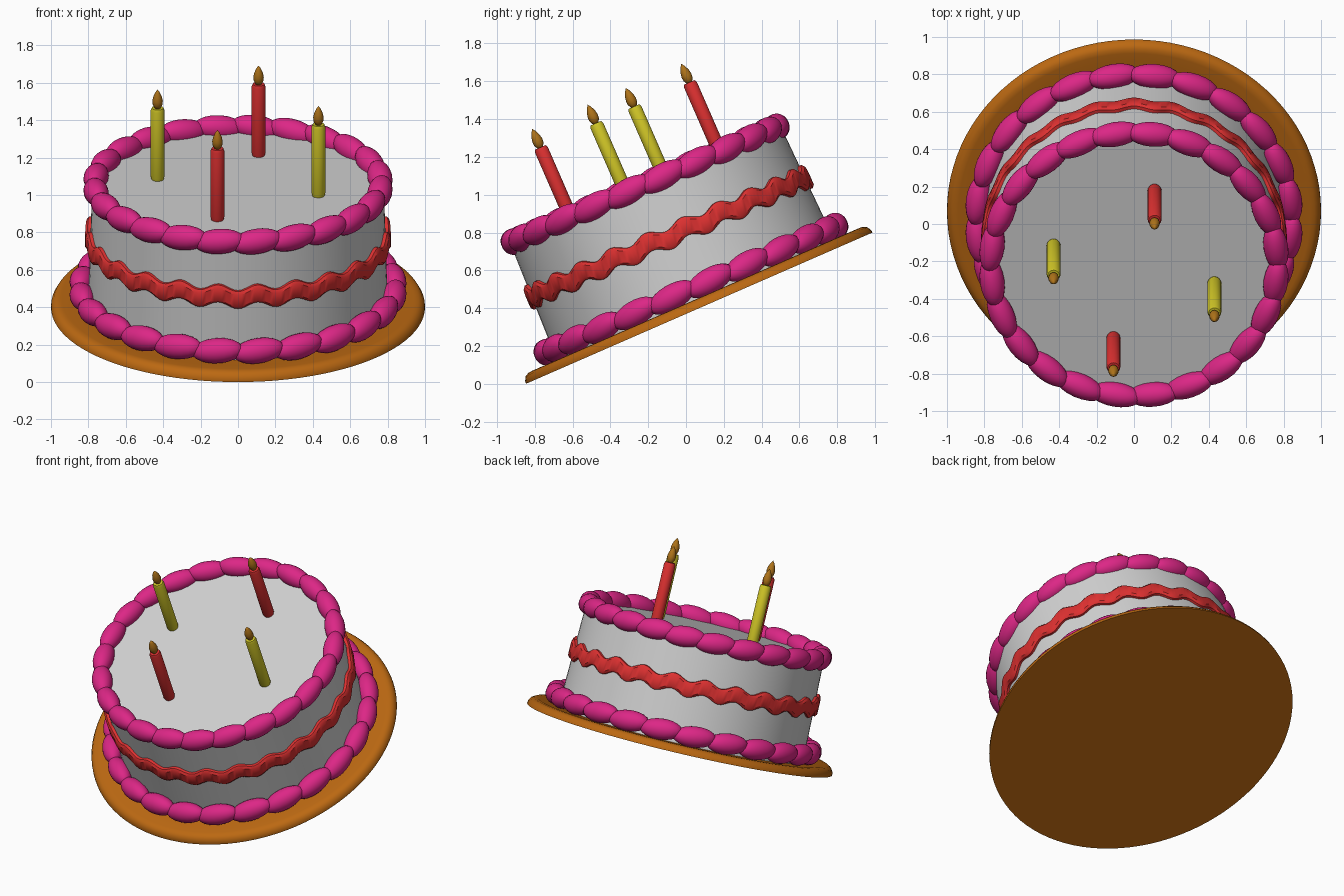
import bpy, bmesh
from math import sin, cos, pi, asin
from mathutils import Matrix

if "Cube" in bpy.data.objects:
    bpy.data.objects.remove(bpy.data.objects["Cube"])

# The whole cake stands on a plate that is tilted towards the front
TILT = Matrix.Translation((0, 0.07, 0.4)) @ Matrix.Rotation(asin(0.4), 4, 'X')


def material(name, r, g, b):
    mat = bpy.data.materials.new(name)
    mat.use_nodes = True
    mat.diffuse_color = (r, g, b, 1)
    mat.node_tree.nodes["Principled BSDF"].inputs["Base Color"].default_value = (r, g, b, 1)
    return mat


sponge = material("white_icing", 0.64, 0.64, 0.64)
pink = material("pink_cream", 0.72, 0.02, 0.24)
red = material("red_icing", 0.72, 0.03, 0.03)
yellow = material("yellow_wax", 0.64, 0.57, 0.02)
brown = material("caramel_plate", 0.5, 0.14, 0.006)
amber = material("amber_flame", 0.42, 0.17, 0.01)


def finish(bm, name, mat, local=Matrix()):
    bmesh.ops.recalc_face_normals(bm, faces=bm.faces[:])
    mesh = bpy.data.meshes.new(name)
    bm.to_mesh(mesh)
    bm.free()
    mesh.materials.append(mat)
    obj = bpy.data.objects.new(name, mesh)
    bpy.context.collection.objects.link(obj)
    obj.matrix_world = TILT @ local
    bpy.ops.object.select_all(action='DESELECT')
    obj.select_set(True)
    bpy.context.view_layer.objects.active = obj
    bpy.ops.object.shade_smooth_by_angle(angle=0.7)
    return obj


def lathe(name, profile, mat, sides, local=Matrix()):
    """Spin (radius, height) points round the upright axis."""
    bm = bmesh.new()
    verts = [bm.verts.new((r, 0, z)) for r, z in profile]
    edges = [bm.edges.new(pair) for pair in zip(verts, verts[1:])]
    bmesh.ops.spin(bm, geom=verts + edges, cent=(0, 0, 0), axis=(0, 0, 1),
                   angle=2 * pi, steps=sides)
    bmesh.ops.remove_doubles(bm, verts=bm.verts[:], dist=0.0005)
    return finish(bm, name, mat, local)


def bead_ring(name, radius, height, count=24):
    """Ring of overlapping egg-shaped cream dollops."""
    bm = bmesh.new()
    for i in range(count):
        place = (Matrix.Rotation(2 * pi * (i + 0.5) / count - pi / 2, 4, 'Z')
                 @ Matrix.Translation((radius, 0, height))
                 @ Matrix.Rotation(0.12, 4, 'X')
                 @ Matrix.Diagonal((0.066, 0.14, 0.068, 1)))
        bmesh.ops.create_uvsphere(bm, u_segments=20, v_segments=12, radius=1, matrix=place)
    return finish(bm, name, pink)


def wavy_band(name, radius, height, waves=24, steps=240):
    """Closed ribbon with rounded outer edges, waving up and down."""
    section = [(-0.04, -0.05), (0.01, -0.05), (0.022, -0.035),
               (0.022, 0.035), (0.01, 0.05), (-0.04, 0.05)]
    bm = bmesh.new()
    rings = []
    for i in range(steps):
        a = 2 * pi * i / steps
        lift = height - 0.018 * cos(waves * a)
        rings.append([bm.verts.new(((radius + dr) * sin(a), -(radius + dr) * cos(a), lift + dz))
                      for dr, dz in section])
    n = len(section)
    for i, ring in enumerate(rings):
        after = rings[(i + 1) % steps]
        for j in range(n):
            k = (j + 1) % n
            bm.faces.new((ring[j], after[j], after[k], ring[k]))
    return finish(bm, name, red)


# Plate with a rounded rim
lathe("plate", [(0, 0), (1, 0), (0.998, 0.015), (0.985, 0.037), (0.965, 0.048),
                (0.94, 0.05), (0.88, 0.042), (0, 0.042)], brown, 96)

# Cake body, slightly tapered
lathe("cake_body", [(0, 0.04), (0.8, 0.04), (0.78, 0.7), (0, 0.7)], sponge, 96)

# Icing decoration
bead_ring("lower_cream_border", 0.84, 0.11)
bead_ring("upper_cream_border", 0.765, 0.715)
wavy_band("wavy_ribbon", 0.795, 0.41)

# Four candles, a quarter turn apart, in alternating colours
candle = [(0, 0.69), (0.03, 0.69), (0.037, 0.715), (0.037, 1.1), (0.031, 1.115), (0, 1.115)]
flame = [(0, 1.105), (0.015, 1.113), (0.026, 1.134), (0.028, 1.155),
         (0.023, 1.18), (0.012, 1.205), (0, 1.222)]
for i, side in enumerate(("back", "left", "front", "right")):
    turn = Matrix.Rotation(-i * pi / 2, 4, 'Z')
    spot = Matrix.Translation(turn @ Matrix.Translation((0.11, 0.43, 0)).translation)
    lathe(side + "_candle", candle, yellow if i % 2 else red, 24, spot)
    lathe(side + "_flame", flame, amber, 16, spot)
